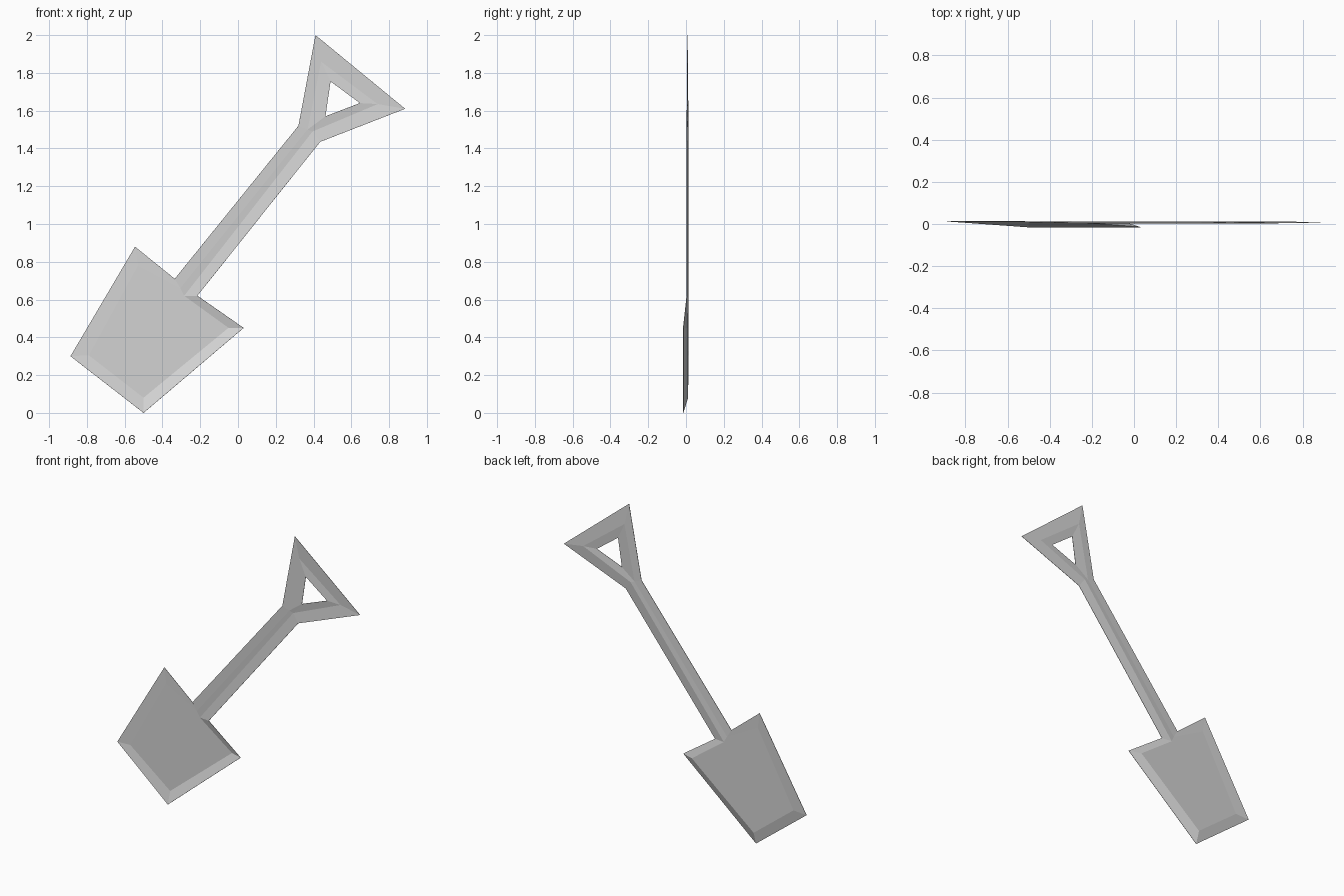
import bpy
import bmesh

if "Cube" in bpy.data.objects:
    bpy.data.objects.remove(bpy.data.objects["Cube"], do_unlink=True)

steel = bpy.data.materials.new("light grey steel")
steel.use_nodes = True
grey = (0.65, 0.65, 0.65, 1)
steel.diffuse_color = grey
steel.node_tree.nodes["Principled BSDF"].inputs["Base Color"].default_value = grey

# Named points shared by neighbouring parts, as x, depth, z
points = {
    # blade rim: the lower right edge curls forward
    "top": (-0.545, 0.013, 0.88), "left": (-0.887, 0.013, 0.30),
    "tip": (-0.50, -0.015, 0.0), "right": (0.03, -0.015, 0.45),
    "neck_r": (-0.215, 0.004, 0.62), "neck_l": (-0.335, 0.006, 0.71),
    # blade floor
    "in_top": (-0.53, 0.010, 0.78), "in_left": (-0.79, 0.010, 0.305),
    "in_tip": (-0.50, 0.010, 0.08), "in_right": (-0.05, 0.010, 0.45),
    "in_neck_r": (-0.285, 0.012, 0.62), "in_neck_l": (-0.305, 0.008, 0.66),
    # upper end of the shaft
    "fork_l": (0.32, 0.005, 1.52), "groove_l": (0.368, 0.008, 1.50),
    "groove_r": (0.395, 0.011, 1.49), "fork_r": (0.435, 0.004, 1.435),
    # grip: outer corners, groove and hole
    "grip_top": (0.41, 0.006, 2.0), "grip_right": (0.885, 0.005, 1.61),
    "mid_top": (0.44, 0.010, 1.86), "mid_right": (0.74, 0.011, 1.635),
    "hole_top": (0.49, 0.006, 1.755), "hole_right": (0.645, 0.005, 1.64),
    "hole_low": (0.463, 0.005, 1.57),
}


def sheet(name, faces):
    """Thin folded sheet from faces given as strings of point names."""
    bm = bmesh.new()
    verts = {}
    for face in faces:
        corners = []
        for key in face.split():
            if key not in verts:
                verts[key] = bm.verts.new(points[key])
            corners.append(verts[key])
        bm.faces.new(corners)
    bmesh.ops.recalc_face_normals(bm, faces=bm.faces)
    mesh = bpy.data.meshes.new(name)
    bm.to_mesh(mesh)
    bm.free()
    mesh.materials.append(steel)
    obj = bpy.data.objects.new(name, mesh)
    bpy.context.collection.objects.link(obj)
    solid = obj.modifiers.new("thickness", "SOLIDIFY")
    solid.thickness = 0.002
    solid.offset = 0


# Blade: flat floor with a sloping border
rim = ["neck_l", "top", "left", "tip", "right", "neck_r"]
border = [f"{a} {b} in_{b} in_{a}" for a, b in zip(rim, rim[1:])]
sheet("blade", border + [" ".join("in_" + p for p in rim)])

# Shaft: shallow grooved strip
low = ["neck_l", "in_neck_l", "in_neck_r", "neck_r"]
high = ["fork_l", "groove_l", "groove_r", "fork_r"]
sheet("shaft", [f"{low[i]} {low[i + 1]} {high[i + 1]} {high[i]}" for i in range(3)])

# Grip: triangular grooved ring
sheet("grip", [
    "grip_top grip_right mid_right mid_top",
    "grip_right fork_r groove_r mid_right",
    "fork_l grip_top mid_top groove_l",
    "mid_top mid_right hole_right hole_top",
    "mid_right groove_r hole_low hole_right",
    "groove_l mid_top hole_top hole_low",
    "groove_l hole_low groove_r",
])
